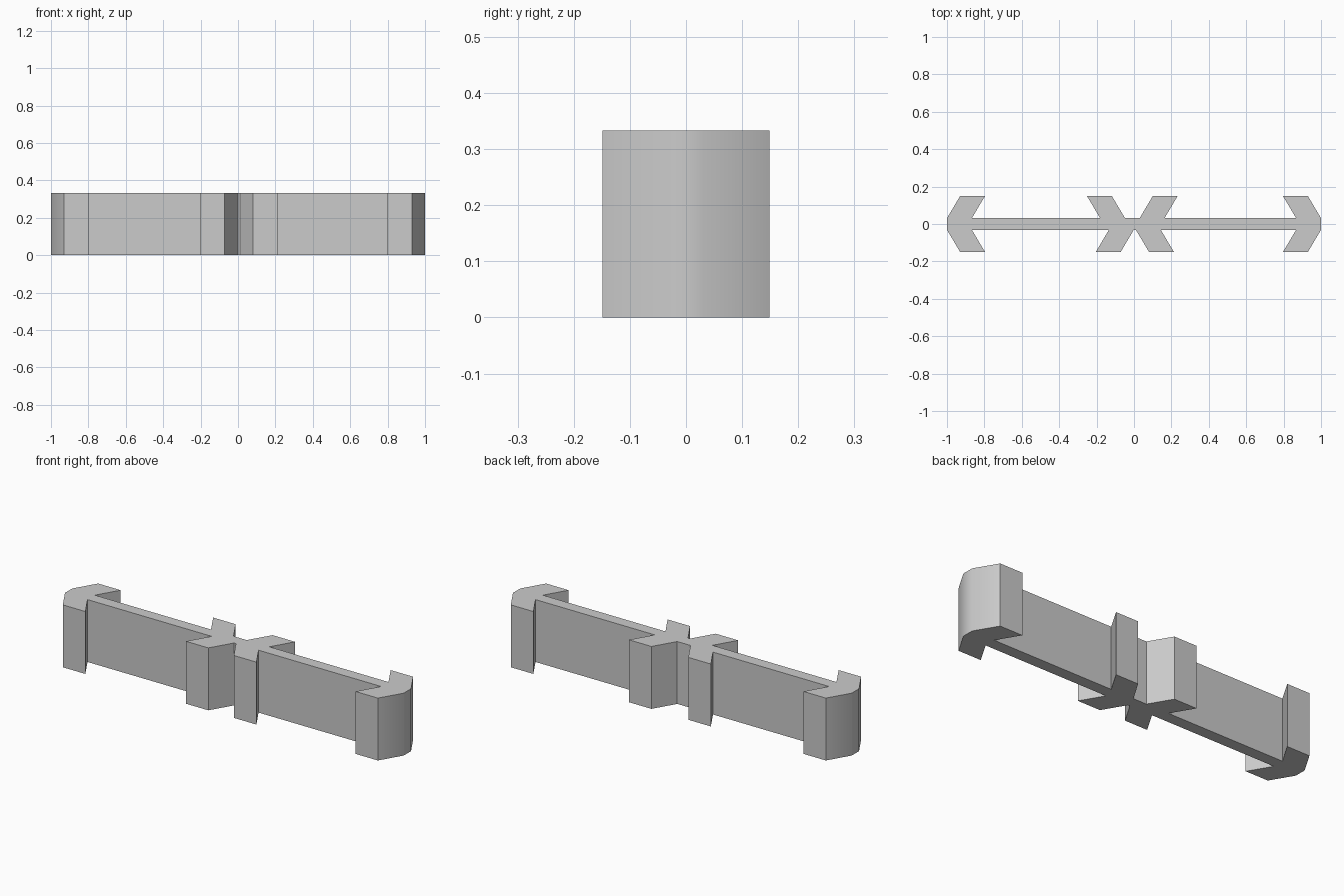
import bpy
import bmesh

if "Cube" in bpy.data.objects:
    bpy.data.objects.remove(bpy.data.objects["Cube"])

HEIGHT = 0.333
WEB = 0.031     # half thickness of the connecting web
REACH = 0.149   # how far the arms stand out
LEAN = 0.07     # sideways slant of each arm
WIDTH = 0.133

# Arms along each side, left to right: root position and lean direction
END_LEFT, END_RIGHT = (-1, 1), (1 - WIDTH, -1)
back_arms = [END_LEFT, (-0.181, -1), (0.03, 1), END_RIGHT]
front_arms = [END_LEFT, (-0.134, -1), (0.01, 1), END_RIGHT]


def side_outline(arms, side):
    """Trace one side of the plan, out and back along each slanted arm."""
    points = []
    for root, direction in arms:
        tip = root + direction * LEAN
        points += [(root, side * WEB), (tip, side * REACH),
                   (tip + WIDTH, side * REACH), (root + WIDTH, side * WEB)]
    return points


outline = side_outline(front_arms, -1) + side_outline(back_arms, 1)[::-1]

# Extrude the plan upward into the connector
bm = bmesh.new()
base = bm.faces.new([bm.verts.new((x, y, 0)) for x, y in outline])
extruded = bmesh.ops.extrude_face_region(bm, geom=[base], use_keep_orig=True)
top = [v for v in extruded["geom"] if isinstance(v, bmesh.types.BMVert)]
bmesh.ops.translate(bm, verts=top, vec=(0, 0, HEIGHT))
bmesh.ops.recalc_face_normals(bm, faces=bm.faces)
mesh = bpy.data.meshes.new("double_clip_connector")
bm.to_mesh(mesh)
bm.free()
connector = bpy.data.objects.new("double_clip_connector", mesh)
bpy.context.collection.objects.link(connector)

# Plain grey
grey = bpy.data.materials.new("light_grey")
grey.use_nodes = True
colour = (0.6, 0.6, 0.6, 1)
grey.diffuse_color = colour
grey.node_tree.nodes["Principled BSDF"].inputs["Base Color"].default_value = colour
mesh.materials.append(grey)

# Soften only the blunt outer ends
bpy.context.view_layer.objects.active = connector
connector.select_set(True)
bpy.ops.object.shade_smooth_by_angle(angle=0.7)
